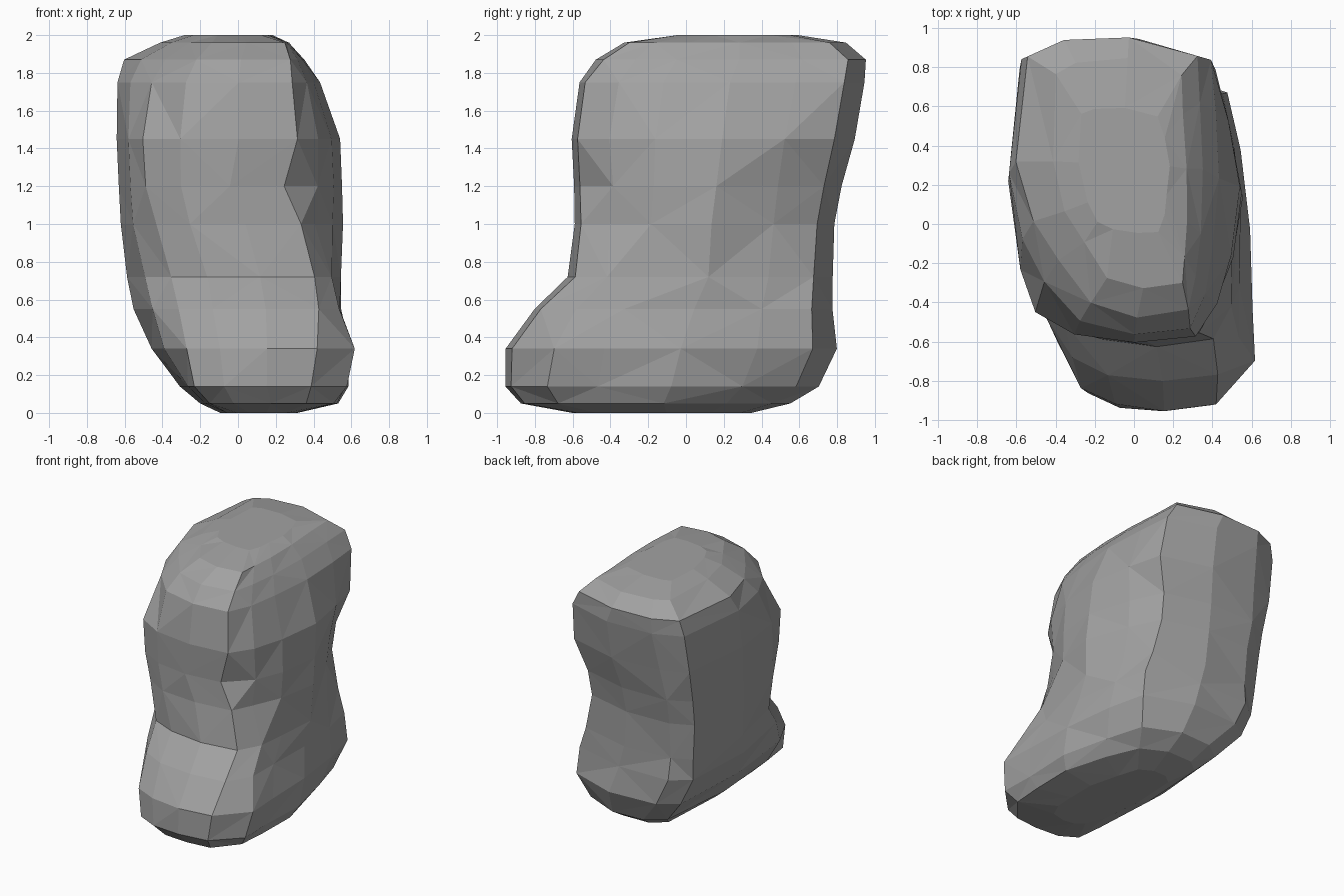
import bpy, bmesh, random

random.seed(4)
default = bpy.data.objects.get("Cube")
if default:
    bpy.data.objects.remove(default, do_unlink=True)


def mix(a, b, t):
    return a + (b - a) * t


def grey_stone():
    mat = bpy.data.materials.new("grey stone")
    colour = (0.36, 0.36, 0.36, 1)
    mat.diffuse_color = colour
    mat.use_nodes = True
    shader = next(n for n in mat.node_tree.nodes if n.type == "BSDF_PRINCIPLED")
    shader.inputs["Base Color"].default_value = colour
    return mat


# Each level: height, left and right, front and back, corners of the front
# face, corners of the back face, cheek behind the front corner, chamfer depth
levels = [
    (0, -.1, .32, -.6, .35, 0, .25, 0, .2, .3, .07),
    (.05, -.2, .53, -.88, .56, -.15, .36, -.06, .34, .5, .07),
    (.14, -.3, .58, -.96, .7, -.23, .39, -.12, .42, .57, .06),
    (.34, -.46, .6, -.95, .8, -.27, .42, -.28, .48, .62, .06),
    (.55, -.56, .55, -.8, .78, -.31, .42, -.38, .46, .54, .07),
    (.72, -.59, .54, -.62, .77, -.36, .41, -.4, .39, .49, .08),
    (1, -.62, .55, -.59, .79, -.44, .33, -.4, .32, .41, .09),
    (1.2, -.63, .55, -.59, .83, -.49, .24, -.4, .34, .43, .1),
    (1.45, -.64, .54, -.61, .89, -.51, .32, -.38, .42, .43, .11),
    (1.75, -.64, .43, -.57, .95, -.46, .29, -.36, .4, .36, .18),
    (1.87, -.6, .35, -.47, .95, -.38, .27, -.36, .32, .31, .2),
    (1.96, -.42, .27, -.33, .84, -.26, .24, -.3, .24, .26, .2),
    (2, -.28, .18, -.05, .6, -.18, .13, -.2, .12, .16, .1),
]


def outline(left, right, front, back, front_l, front_r, back_l, back_r,
            cheek, chamfer):
    """Uneven polygon around the rock at one level."""
    def along(t):
        return mix(front, back, t)
    return [
        (front_l, along(chamfer)),
        (mix(front_l, front_r, .25), along(chamfer * .25)),
        (mix(front_l, front_r, .62), front),
        (front_r, along(.02)),
        (cheek, along(.14)),
        (mix(cheek, right, .6), along(.3)),
        (right, along(.53)),
        (mix(back_r, right, .5), along(.76)),
        (back_r, along(.93)),
        (mix(back_l, back_r, .5), back),
        (back_l, along(.99)),
        (mix(back_l, left, .77), along(.93)),
        (left, along(.55)),
        (mix(front_l, left, .6), along(chamfer + .14)),
    ]


def build_rock():
    bm = bmesh.new()
    rings = []
    for z, *extents in levels:
        ring = []
        for x, y in outline(*extents):
            wobble = [random.uniform(-.008, .008) for _ in range(2)]
            ring.append(bm.verts.new((x + wobble[0], y + wobble[1], z)))
        rings.append(ring)

    # Chipped walls, with the diagonals alternating
    count = len(rings[0])
    for row, (low, high) in enumerate(zip(rings, rings[1:])):
        for i in range(count):
            j = (i + 1) % count
            a, b, c, d = low[i], low[j], high[j], high[i]
            if (row + i) % 2:
                triangles = ((a, b, c), (a, c, d))
            else:
                triangles = ((a, b, d), (b, c, d))
            for corners in triangles:
                bm.faces.new(corners)

    # Flat underside and crown
    bm.faces.new(rings[0][::-1])
    bm.faces.new(rings[-1])
    bmesh.ops.recalc_face_normals(bm, faces=bm.faces)

    mesh = bpy.data.meshes.new("rock")
    bm.to_mesh(mesh)
    bm.free()
    mesh.materials.append(grey_stone())
    rock = bpy.data.objects.new("rock", mesh)
    bpy.context.collection.objects.link(rock)


build_rock()
